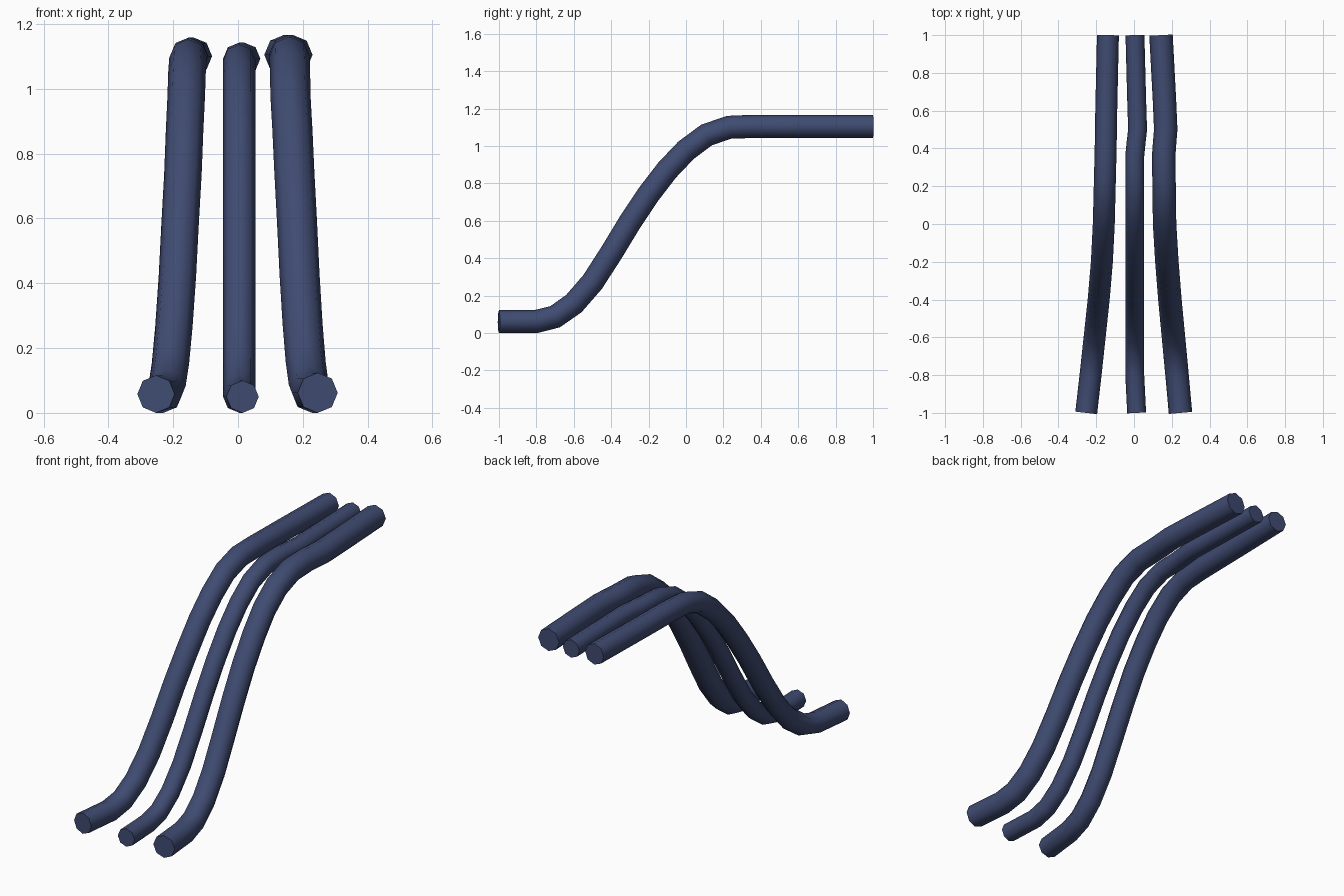
import bpy, bmesh, math
from mathutils import Vector

if "Cube" in bpy.data.objects:
    bpy.data.objects.remove(bpy.data.objects["Cube"])

mat = bpy.data.materials.new("dark_blue")
mat.diffuse_color = (0.05, 0.07, 0.165, 1)
mat.use_nodes = True
mat.node_tree.nodes["Principled BSDF"].inputs["Base Color"].default_value = mat.diffuse_color

# Shared side profile: (y, height of the tube's underside)
PROFILE = [(-1, 0), (-0.8, 0), (-0.7, 0.025), (-0.6, 0.095), (-0.5, 0.21),
           (-0.4, 0.365), (-0.3, 0.53), (-0.2, 0.68), (-0.1, 0.81), (0, 0.915),
           (0.11, 0.997), (0.23, 1.038), (0.36, 1.043), (0.43, 1.043),
           (0.5, 1.043), (0.58, 1.043), (0.66, 1.043), (1, 1.043)]


def lerp_table(table, y):
    for (y0, x0), (y1, x1) in zip(table, table[1:]):
        if y <= y1:
            return x0 + (x1 - x0) * (y - y0) / (y1 - y0)
    return table[-1][1]


def tube(name, radius, sway, sides=8):
    """Sweep an octagon along the profile, swaying sideways by (y, x) table."""
    pts = [Vector((lerp_table(sway, y), y, h + radius)) for y, h in PROFILE]
    bm = bmesh.new()
    rings = []
    for i, p in enumerate(pts):
        a, b = pts[max(i - 1, 0)], pts[min(i + 1, len(pts) - 1)]
        t = ((p - a).normalized() + (b - p).normalized()).normalized()
        side = t.cross(Vector((0, 0, 1))).normalized()
        up = side.cross(t)
        rings.append([bm.verts.new(p + radius * (math.cos(k * math.tau / sides) * side
                                                 + math.sin(k * math.tau / sides) * up))
                      for k in range(sides)])
    for r0, r1 in zip(rings, rings[1:]):
        for k in range(sides):
            n = (k + 1) % sides
            bm.faces.new((r0[k], r0[n], r1[n], r1[k]))
    bm.faces.new(rings[0])
    bm.faces.new(rings[-1])
    bmesh.ops.recalc_face_normals(bm, faces=bm.faces)
    me = bpy.data.meshes.new(name)
    bm.to_mesh(me)
    bm.free()
    me.materials.append(mat)
    ob = bpy.data.objects.new(name, me)
    bpy.context.collection.objects.link(ob)
    bpy.context.view_layer.objects.active = ob
    ob.select_set(True)
    bpy.ops.object.shade_smooth_by_angle(angle=math.radians(60))
    ob.select_set(False)


# Left, middle and right pipes
tube("left_pipe", 0.058, [(-1, -0.253), (-0.8, -0.23), (-0.4, -0.187), (-0.2, -0.17),
                          (0, -0.16), (0.4, -0.15), (0.6, -0.147), (1, -0.138)])
tube("middle_pipe", 0.05, [(-1, 0.014), (-0.8, 0.004), (0.37, 0.004),
                           (0.5, 0.019), (0.66, 0.014), (1, 0.005)])
tube("right_pipe", 0.062, [(-1, 0.246), (-0.8, 0.228), (-0.4, 0.19), (-0.2, 0.174),
                           (0, 0.162), (0.37, 0.157), (0.5, 0.168), (0.66, 0.161), (1, 0.143)])
